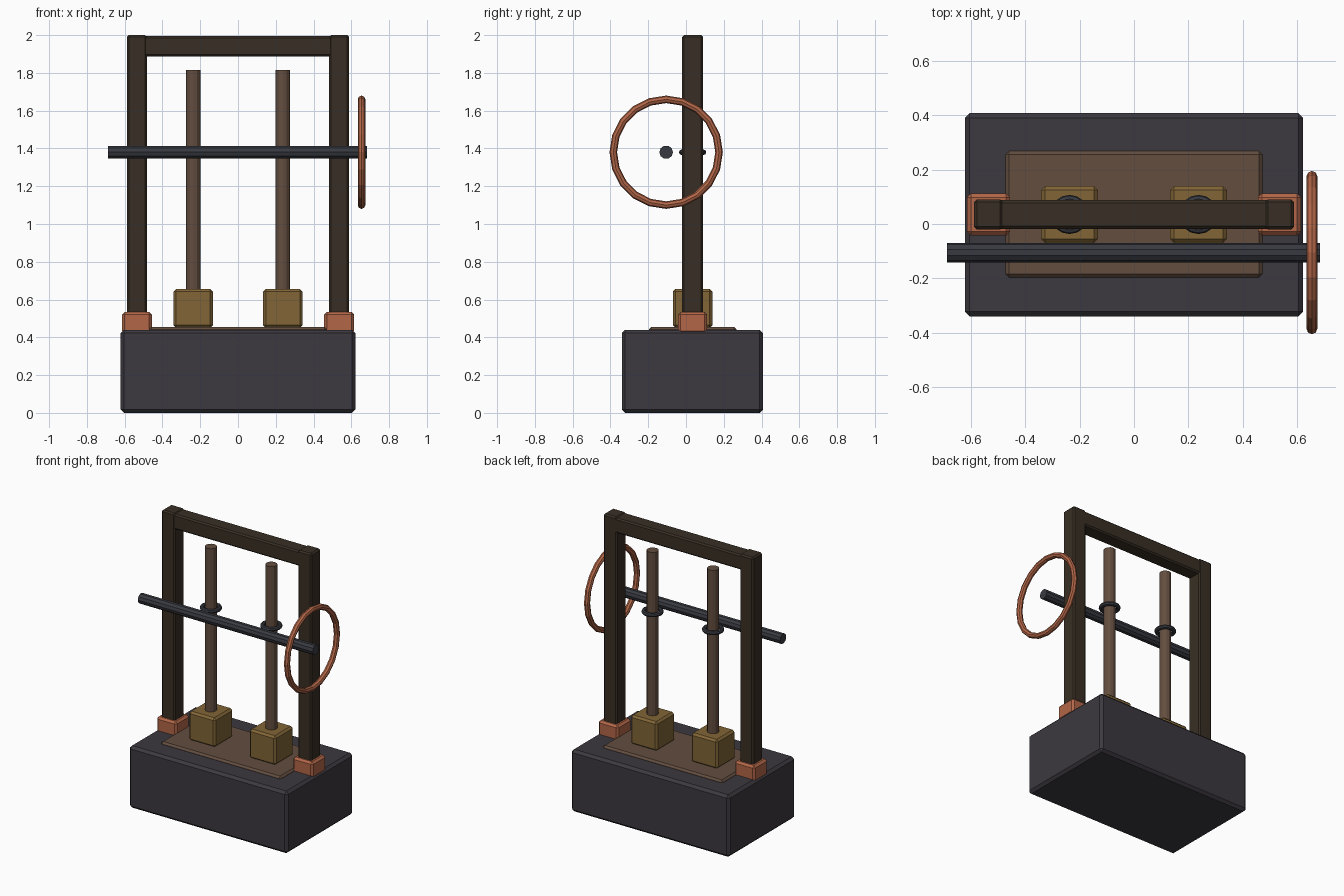
import bpy
import math

cube = bpy.data.objects.get("Cube")
if cube:
    bpy.data.objects.remove(cube, do_unlink=True)


def material(name, rgb):
    m = bpy.data.materials.new(name)
    m.use_nodes = True
    col = (*rgb, 1.0)
    m.diffuse_color = col
    m.node_tree.nodes["Principled BSDF"].inputs["Base Color"].default_value = col
    return m


SLATE = material("slate", (0.045, 0.04, 0.05))
IRON = material("dark_iron", (0.04, 0.042, 0.052))
COPPER = material("copper", (0.45, 0.135, 0.065))
BRASS = material("aged_brass", (0.22, 0.13, 0.037))
BROWN = material("brown_metal", (0.125, 0.075, 0.05))
WOOD = material("dark_wood", (0.04, 0.028, 0.018))


def finish(name, mat):
    obj = bpy.context.object
    obj.name = obj.data.name = name
    obj.data.materials.append(mat)
    return obj


def box(name, mat, lo, hi, bevel):
    """Bevelled box between two corners."""
    centre = [(a + b) / 2 for a, b in zip(lo, hi)]
    bpy.ops.mesh.primitive_cube_add(size=1, location=centre)
    obj = finish(name, mat)
    obj.scale = [b - a for a, b in zip(lo, hi)]
    bpy.ops.object.transform_apply(location=False, rotation=False, scale=True)
    mod = obj.modifiers.new("edge_bevel", "BEVEL")
    mod.width = bevel
    mod.segments = 1
    return obj


def cylinder(name, mat, radius, length, location, rotation=(0, 0, 0), sides=12):
    bpy.ops.mesh.primitive_cylinder_add(vertices=sides, radius=radius, depth=length,
                                        location=location, rotation=rotation)
    return finish(name, mat)


def ring(name, mat, major, minor, location, rotation=(0, 0, 0), segments=20, sides=8):
    bpy.ops.mesh.primitive_torus_add(major_radius=major, minor_radius=minor,
                                     major_segments=segments, minor_segments=sides,
                                     location=location, rotation=rotation)
    return finish(name, mat)


MID = 0.035          # depth of the frame and rods
BAR_Y, BAR_Z = -0.105, 1.38
SIDEWAYS = (0, math.pi / 2, 0)

# Base and the thin plate on it
box("base", SLATE, (-0.622, -0.34, 0), (0.622, 0.408, 0.44), 0.018)
box("base_plate", BROWN, (-0.472, -0.197, 0.425), (0.472, 0.268, 0.455), 0.013)

# Parts repeated on both sides
for side, s in (("right", -1), ("left", 1)):
    x = s * 0.535
    box(side + "_post", WOOD, (x - 0.053, MID - 0.055, 0.42),
        (x + 0.053, MID + 0.055, 2.0), 0.01)
    box(side + "_foot", COPPER, (x - 0.079, MID - 0.077, 0.42),
        (x + 0.079, MID + 0.077, 0.535), 0.014)
    x = s * 0.237
    box(side + "_block", BRASS, (x - 0.104, MID - 0.104, 0.45),
        (x + 0.104, MID + 0.104, 0.657), 0.014)
    cylinder(side + "_rod", BROWN, 0.039, 1.2, (x, MID, 1.215))
    ring(side + "_collar", IRON, 0.057, 0.015, (x, MID, BAR_Z), segments=16)

# Top beam
box("top_beam", WOOD, (-0.57, MID - 0.053, 1.887), (0.57, MID + 0.053, 1.994), 0.01)

# Cross bar with its hand wheel
cylinder("cross_bar", IRON, 0.036, 1.372, (-0.002, BAR_Y, BAR_Z), SIDEWAYS, sides=10)
ring("hand_wheel", COPPER, 0.28, 0.02, (0.654, BAR_Y, BAR_Z), SIDEWAYS)
